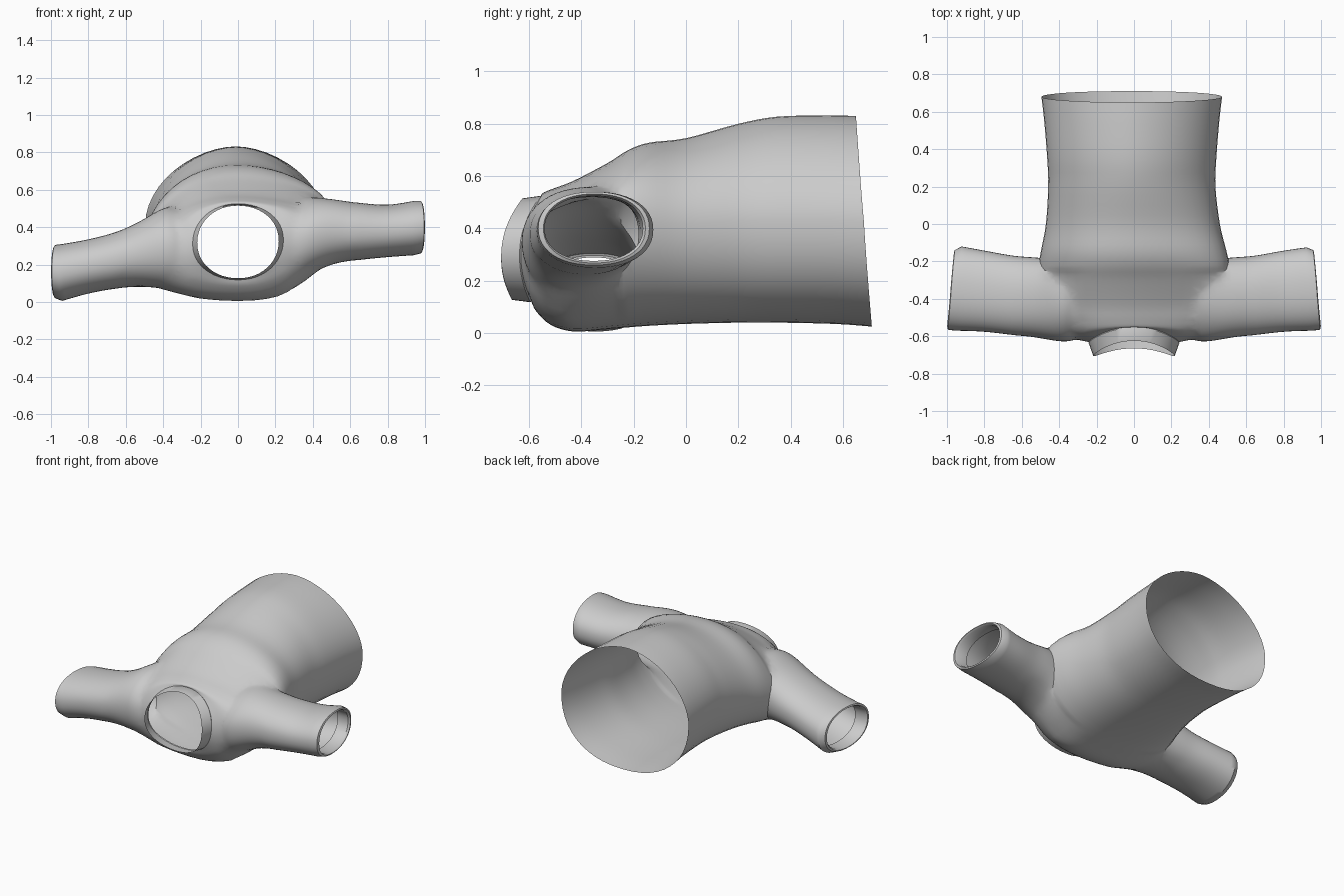
import bpy, bmesh
from math import cos, sin, pi, copysign

if "Cube" in bpy.data.objects:
    bpy.data.objects.remove(bpy.data.objects["Cube"])

SEG = 48


def spline(keys, steps):
    """Catmull-Rom interpolation through a list of tuples."""
    out = []
    for i in range(len(keys) - 1):
        a, b = keys[max(i - 1, 0)], keys[i]
        c, d = keys[i + 1], keys[min(i + 2, len(keys) - 1)]
        for s in range(steps):
            t = s / steps
            out.append([0.5 * (2*q + (r - p)*t + (2*p - 5*q + 4*r - w)*t*t
                               + (3*q - p - 3*r + w)*t**3)
                        for p, q, r, w in zip(a, b, c, d)])
    return out + [list(keys[-1])]


def power(v, n):
    return copysign(abs(v) ** (2 / n), v)


def clamp(v):
    return max(0, min(1, v))


def loft(name, rings):
    """Closed solid through rings, with one n-gon at each end."""
    bm = bmesh.new()
    loops = [[bm.verts.new(p) for p in ring] for ring in rings]
    for a, b in zip(loops, loops[1:]):
        for i in range(SEG):
            j = (i + 1) % SEG
            bm.faces.new((a[i], a[j], b[j], b[i]))
    bm.faces.new(loops[0])
    bm.faces.new(loops[-1])
    bmesh.ops.recalc_face_normals(bm, faces=bm.faces)
    me = bpy.data.meshes.new(name)
    bm.to_mesh(me)
    bm.free()
    ob = bpy.data.objects.new(name, me)
    bpy.context.collection.objects.link(ob)
    return ob


def body_ring(y, hw, lo, hi, bend, skew):
    pts = []
    square = 0.2 * clamp((0.25 - y) / 0.4)
    k = clamp(bend)                          # rings turn round towards the neck
    for i in range(SEG):
        c, s = cos(2*pi*i/SEG), sin(2*pi*i/SEG)
        n = (1.82 + square if s > 0 else 2.25) * (1 - k) + 2.08 * k
        x = hw * power(c, n)
        z = (lo + hi)/2 + (hi - lo)/2 * power(s, n) + skew * x * (1 - s*s)
        yy = y + bend * (0.02*s + 0.06*s*s) - max(0, y - 0.3) * 0.08 * s
        pts.append((x - 0.012 * clamp((y + .2) / .4), yy, z))
    return pts


def sleeve_ring(side, x, y0, y1, lo, hi):
    pts = []
    inner = clamp((0.5 - x) / 0.2)          # near the body the top slopes to the front
    for i in range(SEG):
        c, s = cos(2*pi*i/SEG), sin(2*pi*i/SEG)
        slant = -0.018 * c * clamp((x - 0.5) / 0.4)
        z = (lo + hi)/2 + (hi - lo)/2 * power(s, 2.2)
        z += inner * 0.06 * c * max(0, s)
        pts.append((side * (x + slant),
                    (y0 + y1)/2 + (y1 - y0)/2 * power(c, 2.2), z))
    return pts


# torso: y, half width, bottom, top, neck bend, left-right skew
torso = [(.68, .483, .025, .83, 0, 0), (.55, .468, .035, .832, 0, 0),
         (.35, .452, .04, .827, 0, 0), (.2, .447, .04, .80, 0, .02),
         (0, .465, .035, .745, 0, .06), (-.14, .495, .028, .728, 0, .1),
         (-.22, .51, .022, .70, 0, .13), (-.3, .515, .015, .65, 0, .15),
         (-.43, .50, .006, .582, 0, .16), (-.53, .46, .032, .553, .3, .16),
         (-.6, .37, .085, .535, .65, .12), (-.63, .24, .122, .522, 1, .05)]
collar = [(-.635, .243, .118, .525, 1, .04), (-.705, .218, .127, .515, 1, .02)]
shirt = loft("shirt", [body_ring(*r) for r in spline(torso, 4) + collar])

# sleeves: x, y front, y back, bottom, top
hem = [(.977, -.565, -.14), (.981, -.545, -.155), (.97, -.54, -.165), (.89, -.54, -.165)]
right = [(.26, -.59, -.26, .17, .46), (.34, -.63, -.22, .14, .545), (.42, -.628, -.19, .165, .56),
         (.52, -.61, -.18, .205, .55), (.65, -.592, -.17, .225, .53),
         (.8, -.575, -.145, .24, .52), (.94, -.57, -.125, .25, .54)]
left = [(.26, -.59, -.26, .11, .42), (.34, -.63, -.22, .075, .505), (.42, -.628, -.19, .072, .495),
        (.52, -.61, -.18, .08, .435), (.65, -.592, -.17, .072, .375),
        (.8, -.575, -.145, .045, .335), (.94, -.57, -.12, .006, .31)]
for side, keys, lo, hi in ((1, right, .26, .54), (-1, left, .02, .305)):
    rings = spline(keys, 4)
    for k, (x, y0, y1) in enumerate(hem):
        d = 0.008 * min(k, 2)
        rings.append((x, y0, y1, lo + d, hi - d))
    sleeve = loft("sleeve_tool", [sleeve_ring(side, *r) for r in rings])
    mod = shirt.modifiers.new("join_sleeve", 'BOOLEAN')
    mod.operation = 'UNION'
    mod.solver = 'EXACT'
    mod.object = sleeve
    bpy.context.view_layer.objects.active = shirt
    bpy.ops.object.modifier_apply(modifier=mod.name)
    bpy.data.objects.remove(sleeve)

# open the hem, neck and cuffs, then soften the shoulder joins
bm = bmesh.new()
bm.from_mesh(shirt.data)
bmesh.ops.delete(bm, geom=[f for f in bm.faces if len(f.verts) > 20], context='FACES')
blend = [v for v in bm.verts if .27 < abs(v.co.x) < .62 and -.66 < v.co.y < -.25]
for _ in range(8):
    bmesh.ops.smooth_vert(bm, verts=blend, factor=0.5,
                          use_axis_x=True, use_axis_y=True, use_axis_z=True)
bm.to_mesh(shirt.data)
bm.free()

bpy.context.view_layer.objects.active = shirt
shirt.select_set(True)
bpy.ops.object.shade_smooth_by_angle(angle=0.7)
